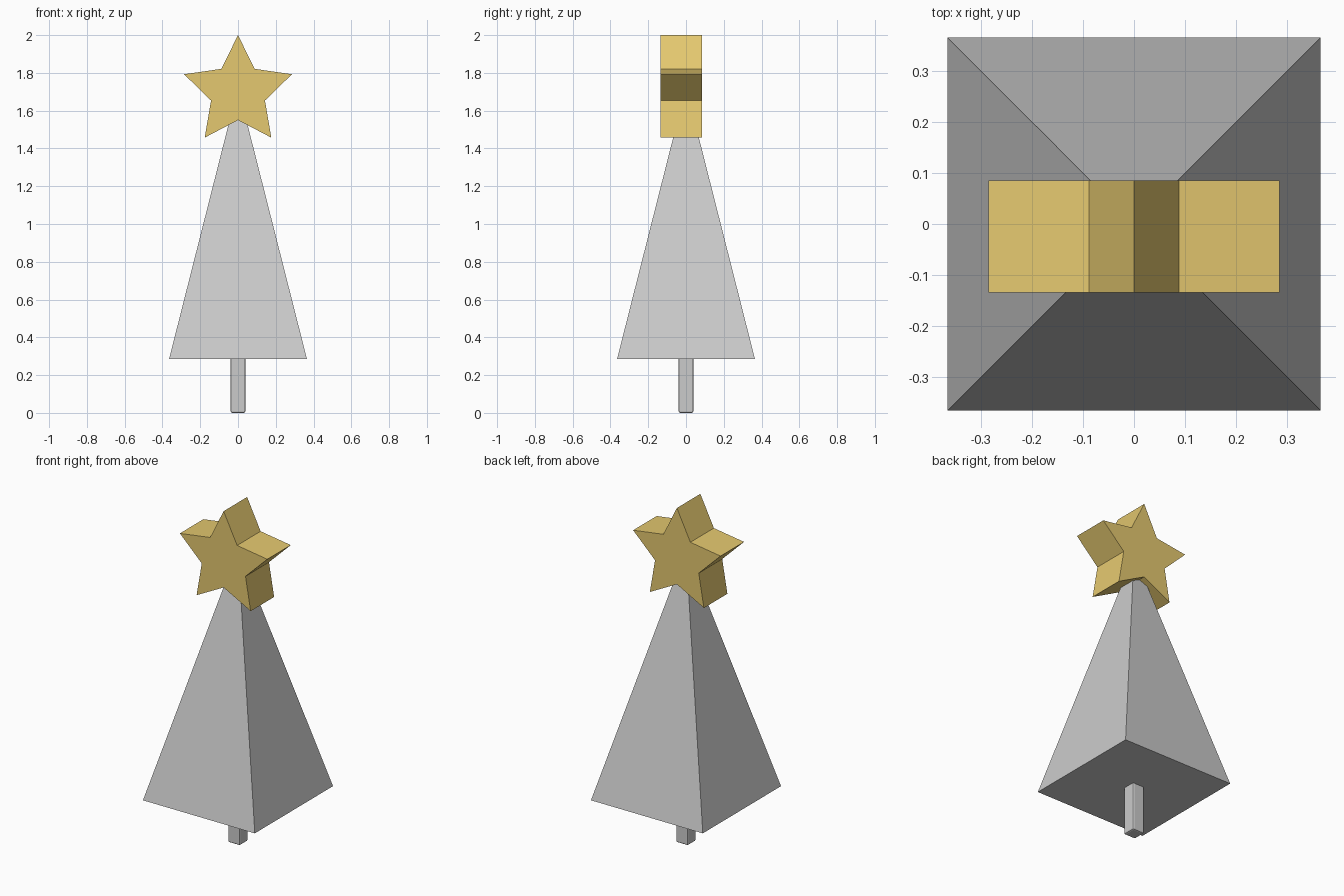
import bpy, bmesh
from math import sin, cos, pi

if "Cube" in bpy.data.objects:
    bpy.data.objects.remove(bpy.data.objects["Cube"])


def make_object(name, bm, material=None):
    bmesh.ops.recalc_face_normals(bm, faces=bm.faces)
    mesh = bpy.data.meshes.new(name)
    bm.to_mesh(mesh)
    bm.free()
    obj = bpy.data.objects.new(name, mesh)
    bpy.context.collection.objects.link(obj)
    if material:
        mesh.materials.append(material)
    return obj


# Tree body: square pyramid whose tip is hidden inside the star
BASE_Z, TIP_Z, HALF = 0.285, 1.725, 0.365
bm = bmesh.new()
base = [bm.verts.new((x * HALF, y * HALF, BASE_Z))
        for x, y in ((-1, -1), (1, -1), (1, 1), (-1, 1))]
tip = bm.verts.new((0, 0, TIP_Z))
bm.faces.new(base)
for i in range(4):
    bm.faces.new((base[i], base[(i + 1) % 4], tip))
make_object("tree_body", bm)

# Trunk: slim square post with softened edges
TRUNK_TOP = 0.30
bm = bmesh.new()
bmesh.ops.create_cube(bm, size=1)
bmesh.ops.scale(bm, vec=(0.077, 0.077, TRUNK_TOP), verts=bm.verts)
bmesh.ops.translate(bm, vec=(0, 0, TRUNK_TOP / 2), verts=bm.verts)
trunk = make_object("trunk", bm)
bevel = trunk.modifiers.new("soft_edges", 'BEVEL')
bevel.width = 0.008
bevel.segments = 2

# Star topper: five-pointed outline extruded front to back
gold = bpy.data.materials.new("gold")
gold.diffuse_color = (0.78, 0.58, 0.16, 1)
gold.use_nodes = True
gold.node_tree.nodes["Principled BSDF"].inputs["Base Color"].default_value = gold.diffuse_color
STAR_Z, FRONT, BACK = 1.70, -0.134, 0.085
bm = bmesh.new()
outline = []
for i in range(10):
    r = 0.15 if i % 2 else 0.30
    a = i * pi / 5
    outline.append(bm.verts.new((r * sin(a), FRONT, STAR_Z + r * cos(a))))
face = bm.faces.new(outline)
result = bmesh.ops.extrude_face_region(bm, geom=[face], use_keep_orig=True)
moved = [v for v in result["geom"] if isinstance(v, bmesh.types.BMVert)]
bmesh.ops.translate(bm, vec=(0, BACK - FRONT, 0), verts=moved)
make_object("star_topper", bm, gold)
